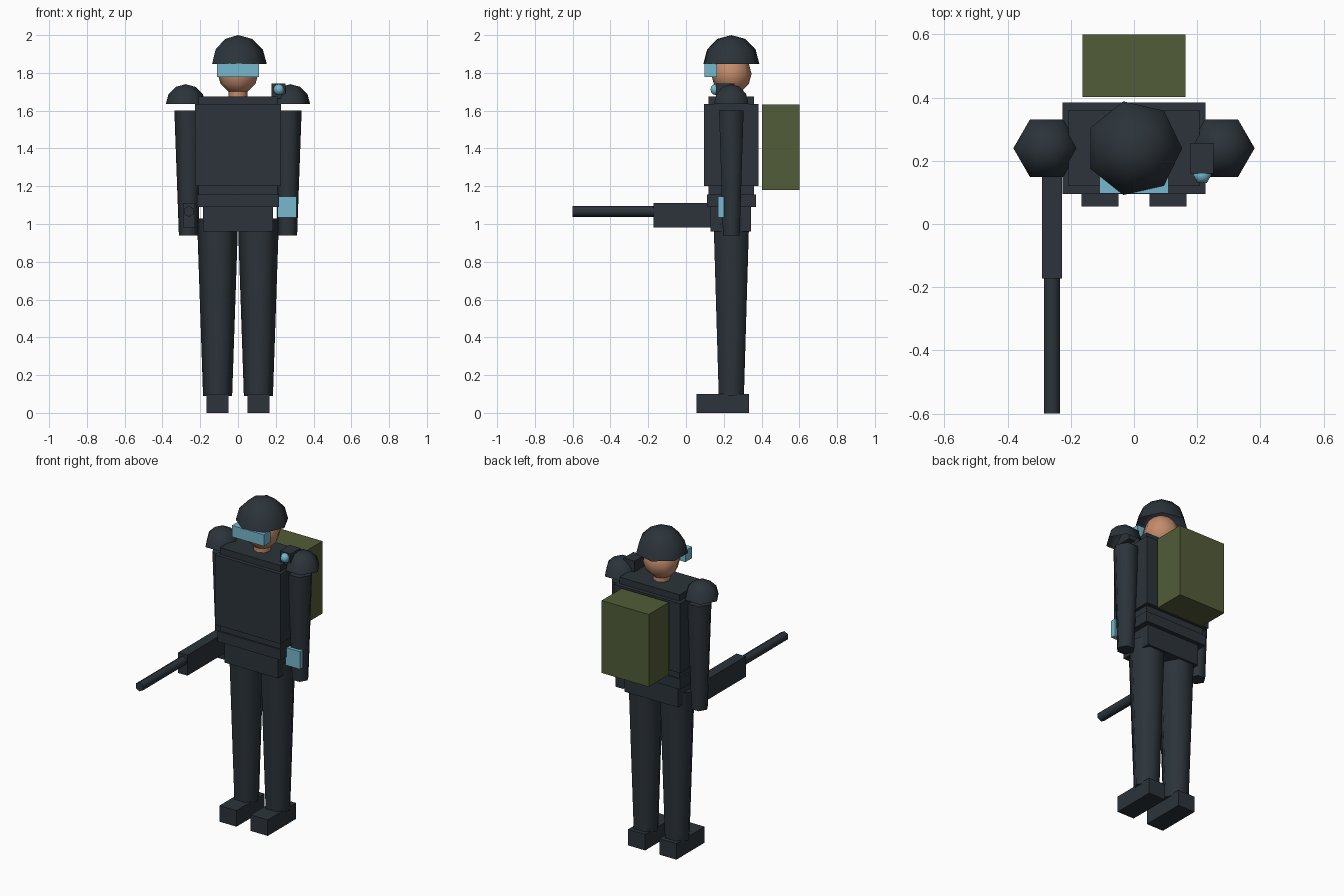
import bpy, bmesh, math
from mathutils import Matrix

cube = bpy.data.objects.get("Cube")
if cube:
    bpy.data.objects.remove(cube, do_unlink=True)

MID_Y = 0.24  # depth of the body axis


def material(name, rgb):
    mat = bpy.data.materials.new(name)
    mat.use_nodes = True
    mat.diffuse_color = (*rgb, 1)
    mat.node_tree.nodes["Principled BSDF"].inputs["Base Color"].default_value = (*rgb, 1)
    return mat


ARMOUR = material("dark_armour", (0.025, 0.034, 0.042))
SKIN = material("skin", (0.55, 0.26, 0.15))
GLASS = material("pale_blue", (0.18, 0.48, 0.61))
OLIVE = material("olive_canvas", (0.085, 0.107, 0.04))


def finish(name, bm, mat):
    mesh = bpy.data.meshes.new(name)
    bm.to_mesh(mesh)
    bm.free()
    mesh.materials.append(mat)
    obj = bpy.data.objects.new(name, mesh)
    bpy.context.collection.objects.link(obj)
    return obj


def box(name, xs, ys, zs, mat=ARMOUR):
    """Box spanning the given ranges on each axis."""
    bm = bmesh.new()
    bmesh.ops.create_cube(bm, size=1)
    for v in bm.verts:
        for i, (lo, hi) in enumerate((xs, ys, zs)):
            v.co[i] = hi if v.co[i] > 0 else lo
    return finish(name, bm, mat)


def lathe(name, profile, sides, centre, mat=ARMOUR, caps=True, turn=None):
    """Smooth solid of revolution with a corner on +x; radius 0 makes a pole."""
    bm = bmesh.new()
    rings = []
    for r, z in profile:
        count = sides if r > 0 else 1
        rings.append([bm.verts.new((r * math.cos(math.tau * i / sides),
                                    r * math.sin(math.tau * i / sides), z))
                      for i in range(count)])
    for low, high in zip(rings, rings[1:]):
        for i in range(sides):
            j = (i + 1) % sides
            loop = [low[i % len(low)], low[j % len(low)],
                    high[j % len(high)], high[i % len(high)]]
            face = bm.faces.new(list(dict.fromkeys(loop)))
            face.smooth = True
    if caps:
        for ring in (rings[0][::-1], rings[-1]):
            if len(ring) > 1:
                cap = bm.faces.new(ring)
                for edge in cap.edges:
                    edge.smooth = False
    if turn:
        bm.transform(turn)
    bm.transform(Matrix.Translation(centre))
    return finish(name, bm, mat)


def arc(radius, start):
    """Sphere profile from a start latitude to the top pole, in 30 degree steps."""
    points = []
    for deg in range(start, 91, 30):
        a = math.radians(deg)
        points.append((0 if abs(deg) == 90 else radius * math.cos(a), radius * math.sin(a)))
    return points


# Trunk
box("hips", (-0.185, 0.185), (0.13, 0.345), (0.96, 1.1))
box("belt", (-0.218, 0.218), (0.11, 0.37), (1.09, 1.155))
box("torso", (-0.208, 0.208), (0.12, 0.36), (1.09, 1.675))
box("chest_armour", (-0.227, 0.227), (0.095, 0.385), (1.2, 1.635))
box("backpack", (-0.163, 0.163), (0.402, 0.6), (1.18, 1.632), OLIVE)

# Head
lathe("neck", [(0.05, 1.65), (0.05, 1.73)], 8, (0, MID_Y, 0), SKIN)
lathe("head", arc(0.107, -90), 8, (0, MID_Y, 1.795), SKIN)
lathe("helmet", arc(0.152, 0), 7, (0, MID_Y, 1.848), caps=False)
box("visor", (-0.11, 0.11), (0.097, 0.163), (1.778, 1.849), GLASS)

# Limbs
for side, s in (("left", 1), ("right", -1)):
    x = s * 0.108
    box(side + "_boot", (x - 0.059, x + 0.059), (0.055, 0.333), (0, 0.1))
    lathe(side + "_leg", [(0.077, 0.09), (0.109, 1.03)], 6, (x, MID_Y, 0))
    lathe(side + "_arm", [(0.051, 0.94), (0.075, 1.602)], 6, (s * 0.262, MID_Y, 0))
    lathe(side + "_shoulder_pad", arc(0.105, 0), 6, (s * 0.277, MID_Y, 1.635), caps=False)

# Shoulder lamp and wrist panel on the left
box("lamp_housing", (0.177, 0.252), (0.16, 0.257), (1.665, 1.743))
lathe("lamp_lens", arc(0.029, -90), 6, (0.216, 0.155, 1.712), GLASS)
box("wrist_panel", (0.21, 0.31), (0.169, 0.2), (1.035, 1.145), GLASS)

# Rifle in the right hand
box("rifle_body", (-0.292, -0.228), (-0.173, 0.225), (0.982, 1.11))
lathe("rifle_barrel", [(0.029, -0.17), (0.029, 0.6)], 6, (-0.26, 0, 1.067),
      turn=Matrix.Rotation(math.radians(90), 4, "X") @ Matrix.Rotation(math.radians(30), 4, "Z"))
